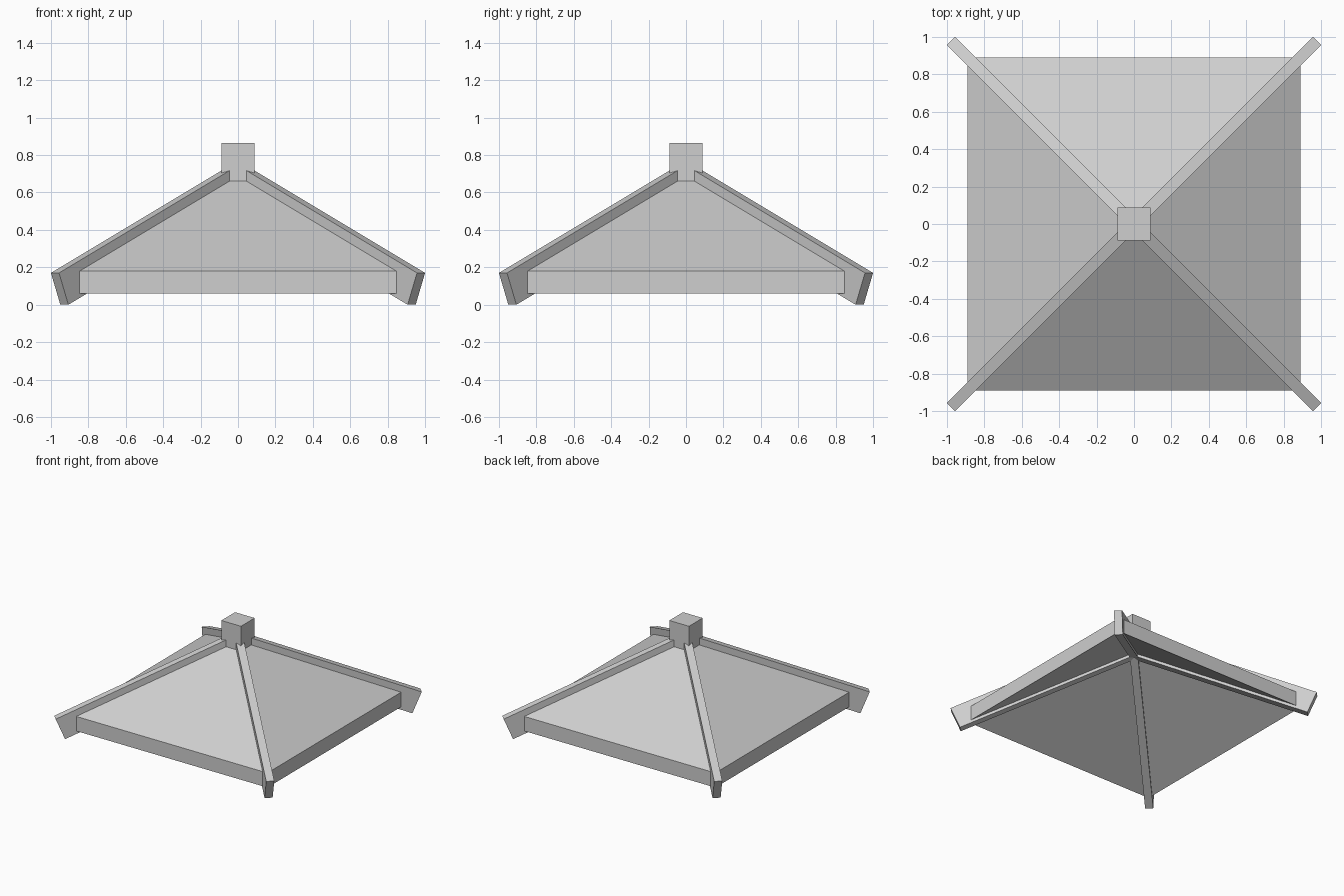
import bpy, bmesh, math
from mathutils import Matrix, Vector

cube = bpy.data.objects.get("Cube")
if cube:
    bpy.data.objects.remove(cube)

SLOPE = 0.6                    # rise of each roof face
EAVE, EAVE_LOW, EAVE_TOP = 0.89, 0.06, 0.18
HIP = SLOPE / math.sqrt(2)     # rise along the diagonals

grey = bpy.data.materials.new("light grey")
grey.use_nodes = True
colour = (0.62, 0.62, 0.62, 1)
grey.diffuse_color = colour
grey.node_tree.nodes["Principled BSDF"].inputs["Base Color"].default_value = colour


def add_part(name, bm):
    bmesh.ops.recalc_face_normals(bm, faces=bm.faces)
    mesh = bpy.data.meshes.new(name)
    bm.to_mesh(mesh)
    bm.free()
    mesh.materials.append(grey)
    obj = bpy.data.objects.new(name, mesh)
    bpy.context.collection.objects.link(obj)
    return obj


# Roof: two stacked pyramid skins joined by an upright fascia
bm = bmesh.new()
rings = []
for z in (EAVE_LOW, EAVE_TOP):
    ring = [bm.verts.new((x * EAVE, y * EAVE, z))
            for x, y in ((-1, -1), (1, -1), (1, 1), (-1, 1))]
    apex = bm.verts.new((0, 0, z + EAVE * SLOPE))
    for i in range(4):
        bm.faces.new((ring[i], ring[(i + 1) % 4], apex))
    rings.append(ring)
low, top = rings
for i in range(4):
    j = (i + 1) % 4
    bm.faces.new((low[i], low[j], top[j], top[i]))
add_part("roof_panels", bm)

# Hip beams: a square-cut side profile given thickness, one per corner
TOP_END, LOW_END, THICK = (1.384, 0.17), (1.313, 0.0), 0.061
profile = [(0, TOP_END[1] + TOP_END[0] * HIP), TOP_END,
           LOW_END, (0, LOW_END[1] + LOW_END[0] * HIP)]
corners = ("back_left", "back_right", "front_right", "front_left")
for i, corner in enumerate(corners):
    bm = bmesh.new()
    side = bm.faces.new([bm.verts.new((d, -THICK / 2, z)) for d, z in profile])
    grown = bmesh.ops.extrude_face_region(bm, geom=[side], use_keep_orig=True)
    moved = [v for v in grown["geom"] if isinstance(v, bmesh.types.BMVert)]
    bmesh.ops.translate(bm, verts=moved, vec=Vector((0, THICK, 0)))
    turn = Matrix.Rotation(math.radians(45 + 90 * i), 4, "Z")
    bmesh.ops.transform(bm, matrix=turn, verts=bm.verts)
    add_part("hip_beam_" + corner, bm)

# Square post at the peak
POST, POST_LOW, POST_TOP = 0.178, 0.6, 0.865
bm = bmesh.new()
bmesh.ops.create_cube(bm, size=1)
bmesh.ops.scale(bm, verts=bm.verts, vec=(POST, POST, POST_TOP - POST_LOW))
bmesh.ops.translate(bm, verts=bm.verts, vec=(0, 0, (POST_TOP + POST_LOW) / 2))
add_part("peak_post", bm)
